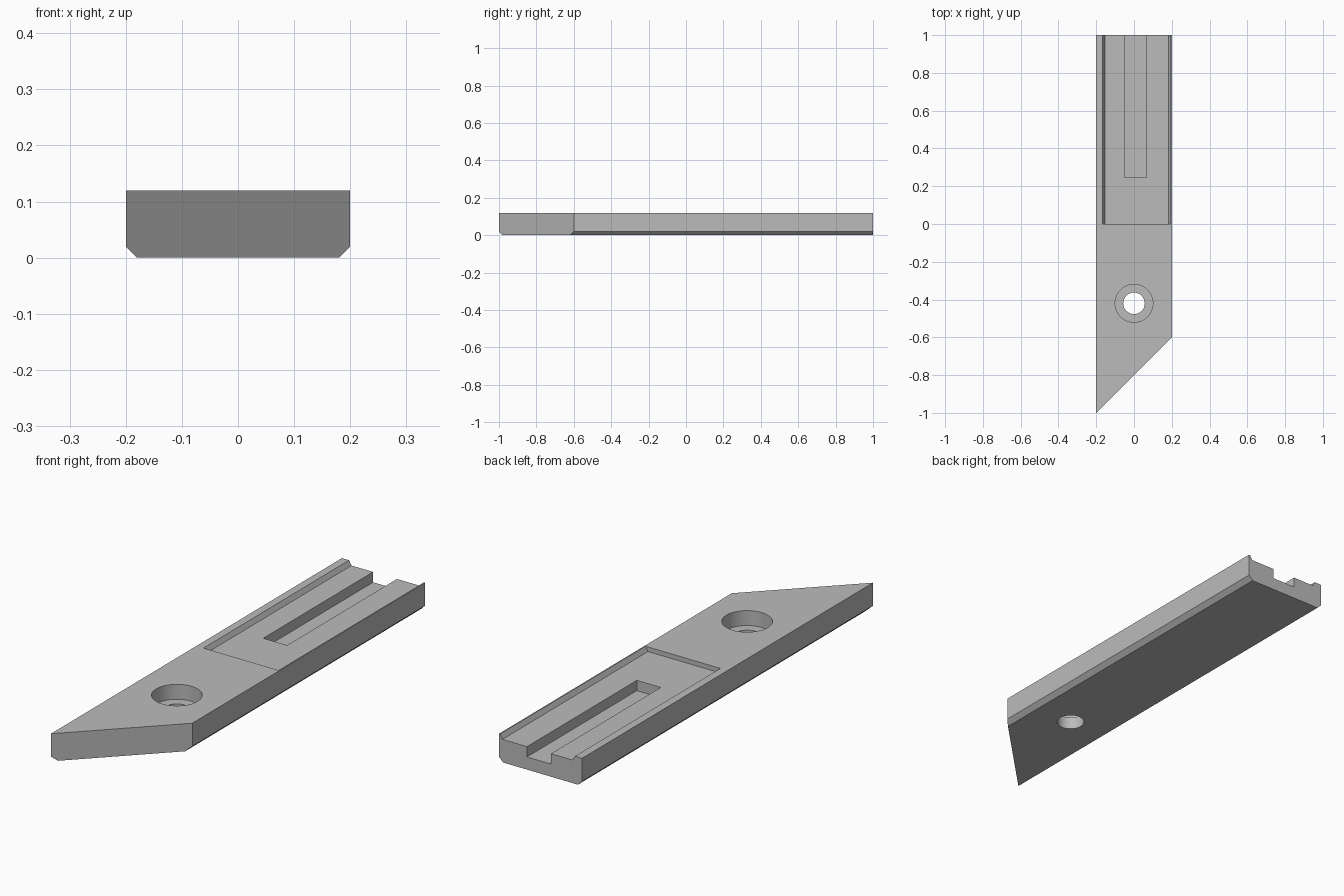
import bpy
import bmesh
from mathutils import Vector

cube = bpy.data.objects.get("Cube")
if cube:
    bpy.data.objects.remove(cube, do_unlink=True)

HALF, HEIGHT, CHAMFER = 0.2, 0.12, 0.02
RECESS_Z, GROOVE_Z = 0.1, 0.055

grey = bpy.data.materials.new("plain grey")
grey.use_nodes = True
grey.diffuse_color = (0.5, 0.5, 0.5, 1)
grey.node_tree.nodes["Principled BSDF"].inputs["Base Color"].default_value = (0.5, 0.5, 0.5, 1)


def finish(name, bm):
    bmesh.ops.recalc_face_normals(bm, faces=bm.faces)
    mesh = bpy.data.meshes.new(name)
    bm.to_mesh(mesh)
    bm.free()
    mesh.materials.append(grey)
    obj = bpy.data.objects.new(name, mesh)
    bpy.context.collection.objects.link(obj)
    return obj


def extrude_profile(profile, y0, y1):
    """Sweep an x-z cross-section along y."""
    bm = bmesh.new()
    face = bm.faces.new([bm.verts.new((x, y0, z)) for x, z in profile])
    new = bmesh.ops.extrude_face_region(bm, geom=[face])["geom"]
    verts = [v for v in new if isinstance(v, bmesh.types.BMVert)]
    bmesh.ops.translate(bm, verts=verts, vec=(0, y1 - y0, 0))
    return bm


def cylinder(name, radius, z0, z1, y):
    bm = bmesh.new()
    bmesh.ops.create_cone(bm, cap_ends=True, segments=64, radius1=radius,
                          radius2=radius, depth=z1 - z0)
    bmesh.ops.translate(bm, verts=bm.verts, vec=(0, y, (z0 + z1) / 2))
    return finish(name, bm)


def cut(target, cutter):
    mod = target.modifiers.new("cut", "BOOLEAN")
    mod.operation, mod.solver, mod.object = "DIFFERENCE", "EXACT", cutter
    evaluated = target.evaluated_get(bpy.context.evaluated_depsgraph_get())
    mesh = bpy.data.meshes.new_from_object(evaluated)
    target.modifiers.clear()
    target.data = mesh
    bpy.data.objects.remove(cutter, do_unlink=True)


# Bar with chamfered lower edges and a diagonal front end
inner = HALF - CHAMFER
bar = extrude_profile([(-inner, 0), (inner, 0), (HALF, CHAMFER), (HALF, HEIGHT),
                       (-HALF, HEIGHT), (-HALF, CHAMFER)], -1, 1)
bmesh.ops.bisect_plane(bar, geom=bar.verts[:] + bar.edges[:] + bar.faces[:],
                       plane_co=Vector((-HALF, -1, 0)),
                       plane_no=Vector((1, -1, 0)).normalized(), clear_outer=True)
bmesh.ops.holes_fill(bar, edges=[e for e in bar.edges if e.is_boundary])
body = finish("slotted_bar", bar)

# Shallow recess with sloping side walls, open at the back
slope = 0.0115
cut(body, finish("recess_cutter", extrude_profile(
    [(-0.154, RECESS_Z), (0.183, RECESS_Z), (0.183 + 2 * slope, HEIGHT + 0.02),
     (-0.154 - 2 * slope, HEIGHT + 0.02)], 0, 1.1)))

# Deeper groove in the recess floor
cut(body, finish("groove_cutter", extrude_profile(
    [(-0.05, GROOVE_Z), (0.065, GROOVE_Z), (0.065, 0.2), (-0.05, 0.2)], 0.245, 1.1)))

# Counterbored screw hole
cut(body, cylinder("counterbore_cutter", 0.1, GROOVE_Z, 0.2, -0.42))
cut(body, cylinder("hole_cutter", 0.057, -0.1, 0.2, -0.42))

# Smooth bores, crisp edges
bpy.ops.object.select_all(action="DESELECT")
body.select_set(True)
bpy.context.view_layer.objects.active = body
bpy.ops.object.shade_smooth_by_angle(angle=0.5)
